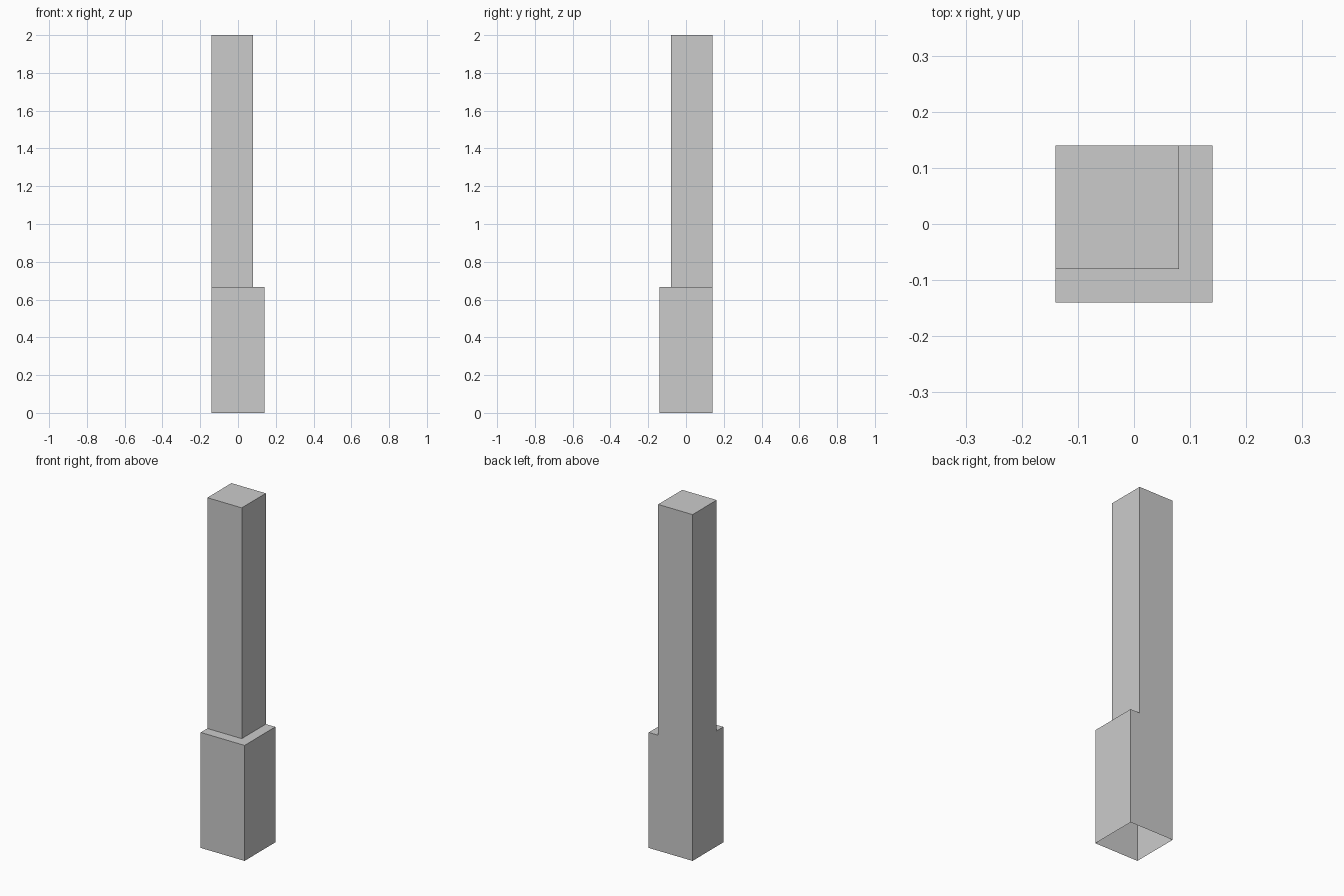
import bpy, bmesh, math

if "Cube" in bpy.data.objects:
    bpy.data.objects.remove(bpy.data.objects["Cube"])

HALF, STEP = 0.14, 0.08          # base half width, inset line of the shaft
LEDGE_Z, TOP_Z = 0.667, 2.0

bm = bmesh.new()

# ledge plan: 2 x 2 cells, the back-left cell carries the shaft
xs = (-HALF, STEP, HALF)
ys = (HALF, -STEP, -HALF)
grid = [[bm.verts.new((x, y, LEDGE_Z)) for x in xs] for y in ys]
cells = [bm.faces.new((grid[j][i], grid[j + 1][i], grid[j + 1][i + 1], grid[j][i + 1]))
         for j in range(2) for i in range(2)]

# base walls: outline dropped to the floor, underside left open
rim = [e for e in bm.edges if e.is_boundary]
out = bmesh.ops.extrude_edge_only(bm, edges=rim)
for v in (g for g in out["geom"] if isinstance(g, bmesh.types.BMVert)):
    v.co.z = 0

# shaft: corner cell raised to the top
out = bmesh.ops.extrude_discrete_faces(bm, faces=[cells[0]])
for v in out["faces"][0].verts:
    v.co.z = TOP_Z

# merge flat regions into clean faces
bmesh.ops.remove_doubles(bm, verts=bm.verts[:], dist=1e-5)
bmesh.ops.dissolve_limit(bm, angle_limit=math.radians(1), verts=bm.verts[:], edges=bm.edges[:])
bmesh.ops.recalc_face_normals(bm, faces=bm.faces[:])

mesh = bpy.data.meshes.new("stepped_post")
bm.to_mesh(mesh)
bm.free()
bpy.context.collection.objects.link(bpy.data.objects.new("stepped_post", mesh))
